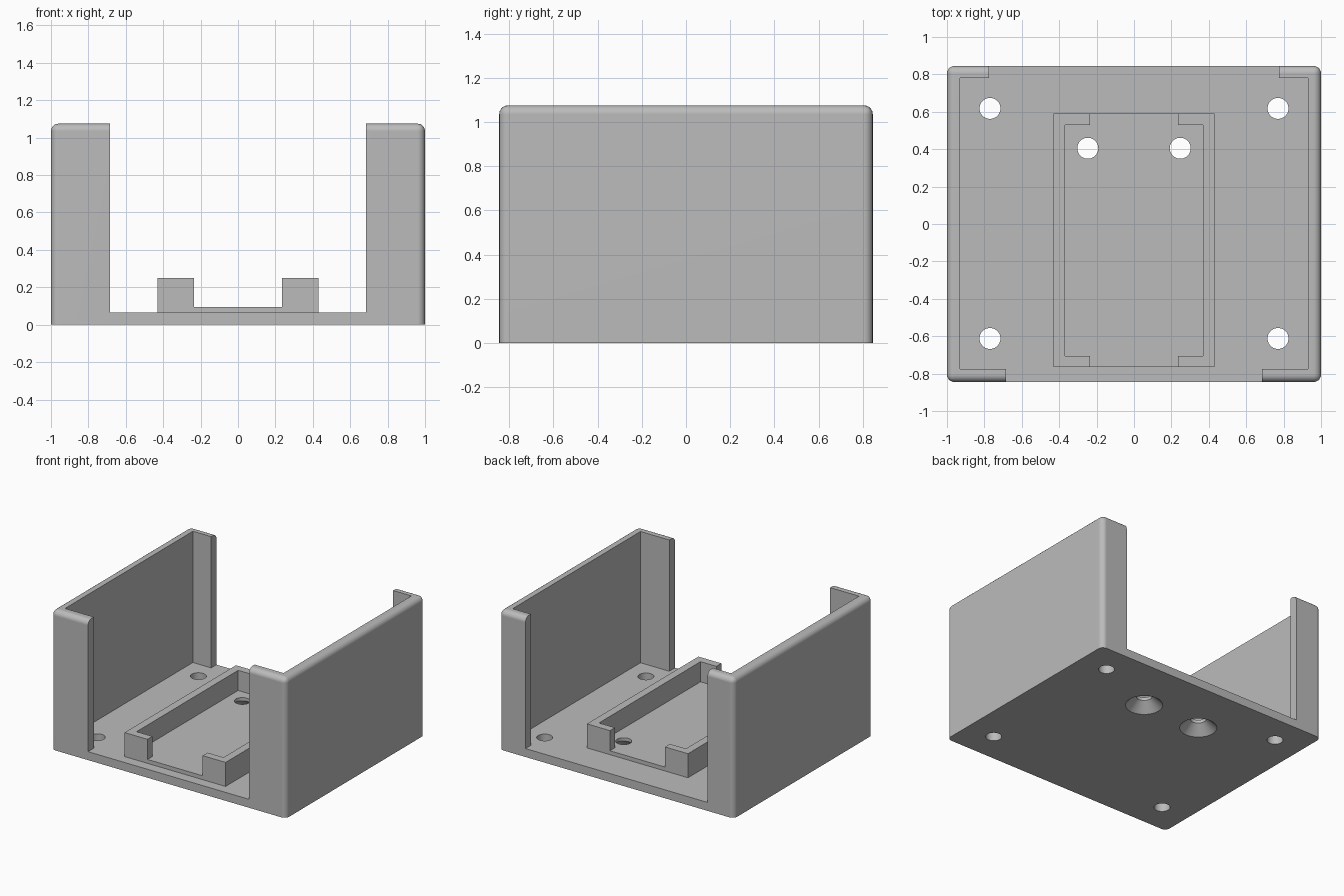
import bpy
import bmesh
import math

if "Cube" in bpy.data.objects:
    bpy.data.objects.remove(bpy.data.objects["Cube"], do_unlink=True)

GREY = (0.5, 0.5, 0.5, 1)
plastic = bpy.data.materials.new("grey plastic")
plastic.use_nodes = True
plastic.diffuse_color = GREY
plastic.node_tree.nodes["Principled BSDF"].inputs["Base Color"].default_value = GREY


def finish(bm, name):
    bmesh.ops.recalc_face_normals(bm, faces=bm.faces)
    mesh = bpy.data.meshes.new(name)
    bm.to_mesh(mesh)
    bm.free()
    mesh.materials.append(plastic)
    obj = bpy.data.objects.new(name, mesh)
    bpy.context.collection.objects.link(obj)
    return obj


def prism(name, plan, low, high, fillet=0):
    """Extrude a plan outline; optionally round its uprights and top rim."""
    bm = bmesh.new()
    base = bm.faces.new([bm.verts.new((x, y, low)) for x, y in plan])
    up = bmesh.ops.extrude_face_region(bm, geom=[base], use_keep_orig=True)["geom"]
    bmesh.ops.translate(bm, vec=(0, 0, high - low),
                        verts=[g for g in up if isinstance(g, bmesh.types.BMVert)])
    bmesh.ops.recalc_face_normals(bm, faces=bm.faces)
    if fillet:
        rim = [e for e in bm.edges if max(v.co.z for v in e.verts) > low]
        bmesh.ops.bevel(bm, geom=rim, offset=fillet, offset_type='OFFSET',
                        segments=5, profile=0.5, affect='EDGES')
    return finish(bm, name)


def rectangle(x, front, back):
    return [(-x, front), (x, front), (x, back), (-x, back)]


def opening(x, front, back, front_gap, back_gap):
    """Plan of a cavity that runs out through a gap at each end."""
    half = [(front_gap, -1), (front_gap, front), (x, front),
            (x, back), (back_gap, back), (back_gap, 1)]
    return half + [(-px, py) for px, py in reversed(half)]


def turned(name, x, y, profile, sides=48):
    """Closed solid of revolution from (radius, height) pairs."""
    bm = bmesh.new()
    rings = [[bm.verts.new((x + r * math.cos(math.tau * i / sides),
                            y + r * math.sin(math.tau * i / sides), z))
              for i in range(sides)] for r, z in profile]
    for a, b in zip(rings, rings[1:]):
        for i in range(sides):
            j = (i + 1) % sides
            bm.faces.new((a[i], a[j], b[j], b[i]))
    bm.faces.new(rings[0])
    bm.faces.new(rings[-1])
    return finish(bm, name)


def cut(target, cutter):
    mod = target.modifiers.new("cut", 'BOOLEAN')
    mod.operation = 'DIFFERENCE'
    mod.solver = 'EXACT'
    mod.object = cutter
    bpy.context.view_layer.objects.active = target
    bpy.ops.object.modifier_apply(modifier=mod.name)


# Outer case: rounded block hollowed out, open at front, back and top
case = prism("case", rectangle(1, -0.845, 0.845), 0, 1.075, fillet=0.04)
case_cavity = prism("case_cavity", opening(0.93, -0.775, 0.78, 0.685, 0.775), 0.065, 1.5)

# Inner holder: low tray with corner lips on a thin raised floor
holder = prism("holder", rectangle(0.43, -0.765, 0.59), 0.065, 0.25)
holder_cavity = prism("holder_cavity", opening(0.37, -0.705, 0.53, 0.235, 0.235), 0.095, 0.5)

cut(case, case_cavity)
cut(holder, holder_cavity)
cutters = [case_cavity, holder_cavity]

for side in (-1, 1):
    # Plain holes near the case corners
    for y in (-0.612, 0.618):
        hole = turned("corner_hole", side * 0.77, y, [(0.056, -0.1), (0.056, 0.2)])
        cut(case, hole)
        cutters.append(hole)
    # Screw holes through the holder, countersunk from below
    screw = turned("countersunk_hole", side * 0.247, 0.405,
                   [(0.205, -0.07), (0.056, 0.07), (0.056, 0.4)])
    cut(case, screw)
    cut(holder, screw)
    cutters.append(screw)

for cutter in cutters:
    bpy.data.objects.remove(cutter, do_unlink=True)

# Smooth fillets and holes, flat walls
for part in (case, holder):
    bpy.ops.object.select_all(action='DESELECT')
    part.select_set(True)
    bpy.context.view_layer.objects.active = part
    bpy.ops.object.shade_smooth_by_angle(angle=math.radians(30))
    weighted = part.modifiers.new("flat_walls", 'WEIGHTED_NORMAL')
    weighted.keep_sharp = True
